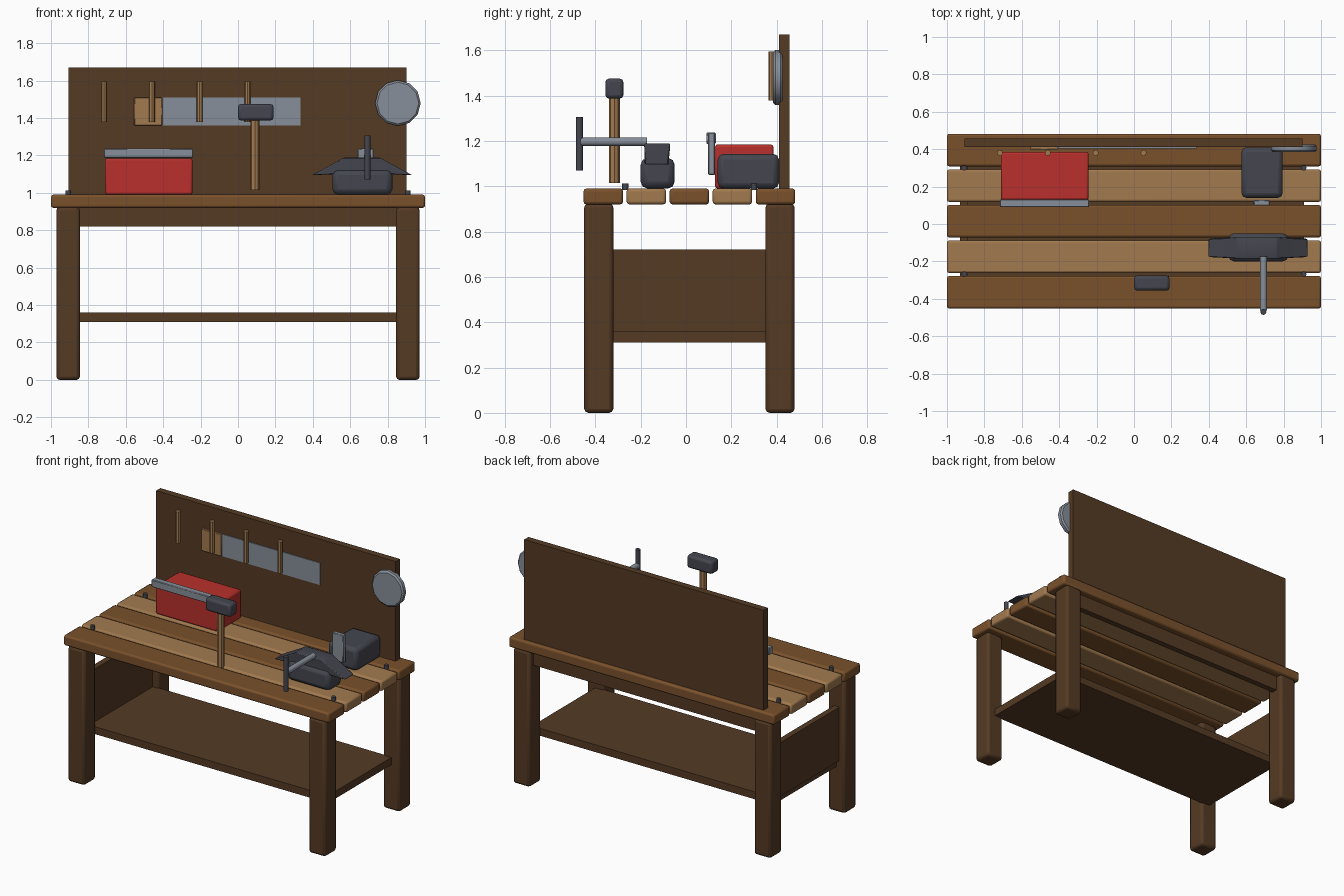
import bpy, bmesh, math
from mathutils import Matrix

if "Cube" in bpy.data.objects:
    bpy.data.objects.remove(bpy.data.objects["Cube"], do_unlink=True)


def material(name, rgb):
    m = bpy.data.materials.new(name)
    m.use_nodes = True
    col = (*rgb, 1.0)
    m.diffuse_color = col
    b = m.node_tree.nodes["Principled BSDF"]
    b.inputs["Base Color"].default_value = col
    b.inputs["Roughness"].default_value = 0.7
    return m


DARK = material("dark wood", (0.09, 0.043, 0.018))
MID = material("brown wood", (0.195, 0.083, 0.025))
LIGHT = material("pale wood", (0.36, 0.195, 0.078))
RED = material("red paint", (0.48, 0.03, 0.025))
STEEL = material("steel", (0.245, 0.275, 0.32))
IRON = material("dark iron", (0.058, 0.061, 0.078))


def finish(name, bm, mat, bevel=0, segments=2, smooth=True):
    bmesh.ops.recalc_face_normals(bm, faces=bm.faces)
    mesh = bpy.data.meshes.new(name)
    bm.to_mesh(mesh)
    bm.free()
    mesh.materials.append(mat)
    ob = bpy.data.objects.new(name, mesh)
    bpy.context.collection.objects.link(ob)
    if bevel:
        mod = ob.modifiers.new("rounded edges", 'BEVEL')
        mod.width, mod.segments = bevel, segments
        mod.limit_method = 'ANGLE'
    if smooth:
        bpy.ops.object.select_all(action='DESELECT')
        ob.select_set(True)
        bpy.context.view_layer.objects.active = ob
        bpy.ops.object.shade_smooth_by_angle(angle=math.radians(35))
    return ob


def box(name, xs, ys, zs, mat, bevel=0, segments=2):
    """Box from its extents along each axis."""
    bm = bmesh.new()
    bmesh.ops.create_cube(bm, size=1)
    for v in bm.verts:
        v.co = [lo + (c + 0.5) * (hi - lo) for c, (lo, hi) in zip(v.co, (xs, ys, zs))]
    return finish(name, bm, mat, bevel, segments)


def rod(name, centre, radius, length, axis, mat, sides=12, bevel=0):
    bm = bmesh.new()
    bmesh.ops.create_cone(bm, cap_ends=True, segments=sides, radius1=radius,
                          radius2=radius, depth=length)
    turn = Matrix.Rotation(math.pi / 2, 4, 'X') if axis == 'Y' else Matrix()
    bmesh.ops.transform(bm, matrix=Matrix.Translation(centre) @ turn, verts=bm.verts)
    return finish(name, bm, mat, bevel, 1)


# Bench top: five planks in alternating wood
for i in range(5):
    y = -0.365 + i * 0.19
    box(f"top_plank_{i + 1}", (-1, 1), (y - 0.087, y + 0.087), (0.92, 0.99),
        LIGHT if i % 2 else MID, 0.012)

# Legs and the bolts above them
for sx, side in ((-1, "right"), (1, "left")):
    for y, by, end in ((-0.385, -0.268, "front"), (0.415, 0.3, "back")):
        x = sx * 0.908
        box(f"{end}_{side}_leg", (x - 0.063, x + 0.063), (y - 0.064, y + 0.064),
            (0, 0.925), DARK, 0.018)
        rod(f"{end}_{side}_bolt", (x, by, 0.998), 0.014, 0.028, 'Z', IRON)

# Frame boards
box("shelf", (-0.91, 0.91), (-0.33, 0.36), (0.31, 0.36), DARK)
box("back_apron", (-0.86, 0.86), (0.395, 0.435), (0.82, 0.92), DARK)
box("side_panel", (-0.93, -0.89), (-0.33, 0.36), (0.355, 0.72), DARK)
box("back_board", (-0.905, 0.9), (0.411, 0.457), (0.985, 1.67), DARK)

# Tools hanging on the back board
for i in range(4):
    rod(f"peg_{i + 1}", (-0.717 + i * 0.256, 0.38, 1.487), 0.016, 0.215, 'Z', LIGHT, 8)
box("saw_handle", (-0.555, -0.405), (0.397, 0.414), (1.36, 1.51), LIGHT, 0.003, 1)
box("saw_blade", (-0.405, 0.335), (0.405, 0.414), (1.36, 1.51), STEEL)
rod("round_blade", (0.855, 0.405, 1.48), 0.122, 0.042, 'Y', STEEL, 12, 0.01)

# Toolbox with its bar
box("toolbox", (-0.712, -0.243), (0.128, 0.386), (0.99, 1.185), RED, 0.012)
box("toolbox_bar", (-0.717, -0.24), (0.09, 0.132), (1.187, 1.237), STEEL, 0.004, 1)

# Hammer standing upright
rod("hammer_handle", (0.09, -0.316, 1.21), 0.024, 0.39, 'Z', LIGHT, 8)
box("hammer_head", (0, 0.19), (-0.356, -0.276), (1.387, 1.475), IRON, 0.016)

# Rear clamp block and its jaw
box("clamp_block", (0.575, 0.795), (0.14, 0.41), (0.99, 1.143), IRON, 0.025)
box("clamp_jaw", (0.64, 0.725), (0.098, 0.128), (1.05, 1.237), STEEL, 0.004, 1)

# Vise: base block, winged top, screw and turning bar
box("vise_base", (0.505, 0.825), (-0.2, -0.05), (0.99, 1.125), IRON, 0.03)
wing = [(-0.268, 1.095), (-0.12, 1.175), (-0.1, 1.188), (0.1, 1.188),
        (0.12, 1.175), (0.268, 1.095), (0.16, 1.1), (-0.16, 1.1)]
bm = bmesh.new()
rings = []
for sign in (-1, 1):
    rings.append([bm.verts.new((0.663 + x, -0.127 + sign * (0.058 - 0.05 * max(0, abs(x) - 0.1)), z))
                  for x, z in wing])
    bm.faces.new(rings[-1])
for i in range(len(wing)):
    j = (i + 1) % len(wing)
    bm.faces.new((rings[0][i], rings[0][j], rings[1][j], rings[1][i]))
bmesh.ops.triangulate(bm, faces=[f for f in bm.faces if len(f.verts) > 4])
finish("vise_wings", bm, IRON, 0.01, 2)
rod("vise_screw", (0.692, -0.318, 1.197), 0.019, 0.29, 'Y', STEEL)
rod("vise_turning_bar", (0.692, -0.47, 1.188), 0.016, 0.235, 'Z', IRON)
